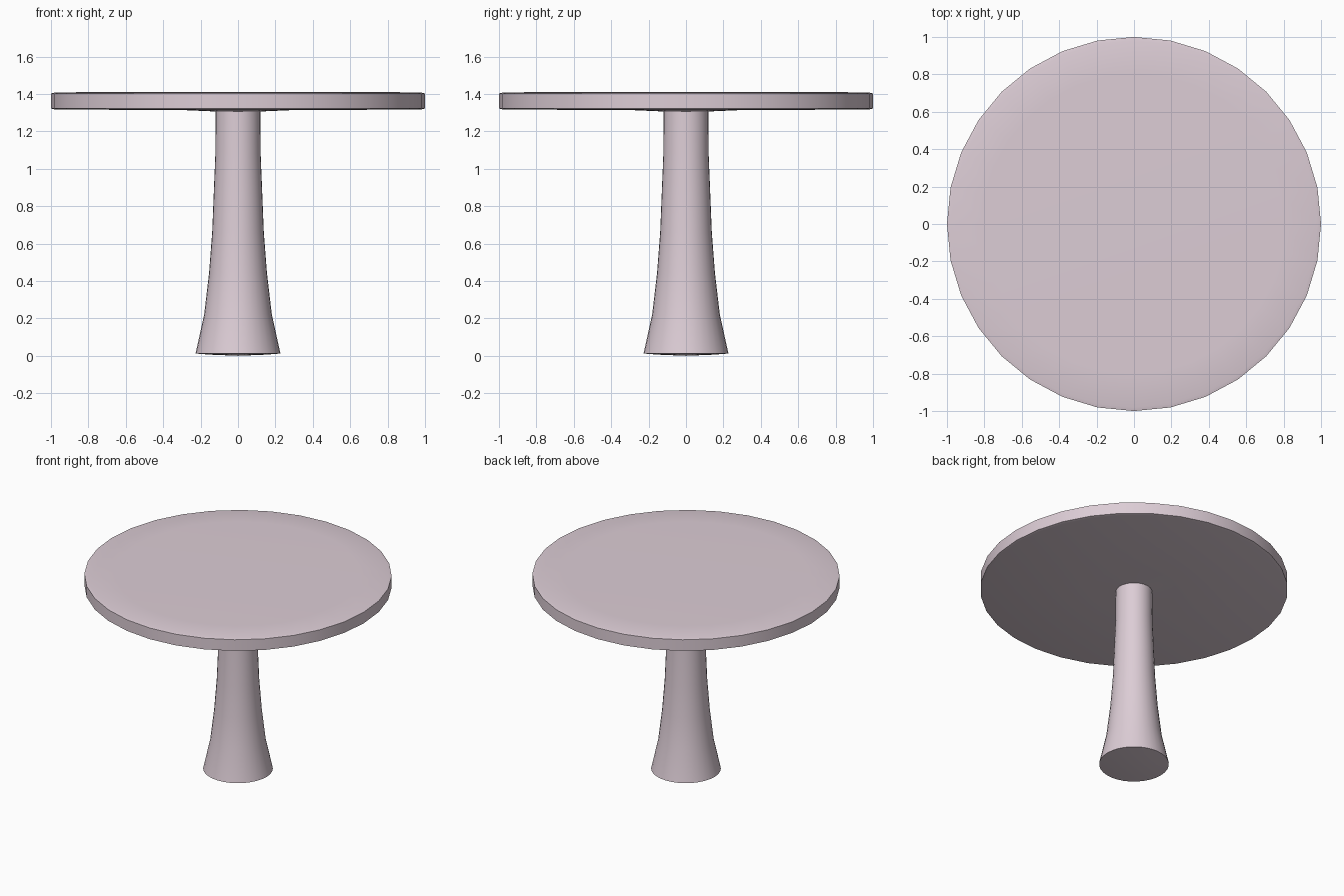
import bpy, bmesh, math

if "Cube" in bpy.data.objects:
    bpy.data.objects.remove(bpy.data.objects["Cube"])

SIDES = 32

mat = bpy.data.materials.new("pale_pink")
mat.diffuse_color = (0.72, 0.61, 0.67, 1)
mat.use_nodes = True
mat.node_tree.nodes["Principled BSDF"].inputs["Base Color"].default_value = mat.diffuse_color


def lathe(name, profile):
    """Revolve a bottom-to-top (radius, z) profile that starts and ends on the axis."""
    bm = bmesh.new()
    verts = [bm.verts.new((r, 0, z)) for r, z in profile]
    edges = [bm.edges.new(pair) for pair in zip(verts, verts[1:])]
    bmesh.ops.spin(bm, geom=verts + edges, cent=(0, 0, 0), axis=(0, 0, 1),
                   angle=math.tau, steps=SIDES, use_duplicate=False)
    bmesh.ops.remove_doubles(bm, verts=bm.verts, dist=1e-4)
    bmesh.ops.recalc_face_normals(bm, faces=bm.faces)
    mesh = bpy.data.meshes.new(name)
    bm.to_mesh(mesh)
    bm.free()
    mesh.materials.append(mat)
    obj = bpy.data.objects.new(name, mesh)
    bpy.context.collection.objects.link(obj)
    bpy.context.view_layer.objects.active = obj
    obj.select_set(True)
    bpy.ops.object.shade_smooth_by_angle(angle=math.radians(35))
    obj.select_set(False)
    return obj


# Round top with barely domed faces
lathe("table_top", [(0, 1.305), (0.12, 1.306), (0.28, 1.313), (0.98, 1.317), (1, 1.322),
                    (1, 1.402), (0.98, 1.407), (0.8, 1.41), (0, 1.41)])

# Flared pedestal
lathe("pedestal", [(0, 0), (0.15, 0.006), (0.227, 0.012), (0.181, 0.22), (0.155, 0.44),
                   (0.138, 0.66), (0.13, 0.86), (0.121, 1.08), (0.119, 1.31), (0, 1.31)])
